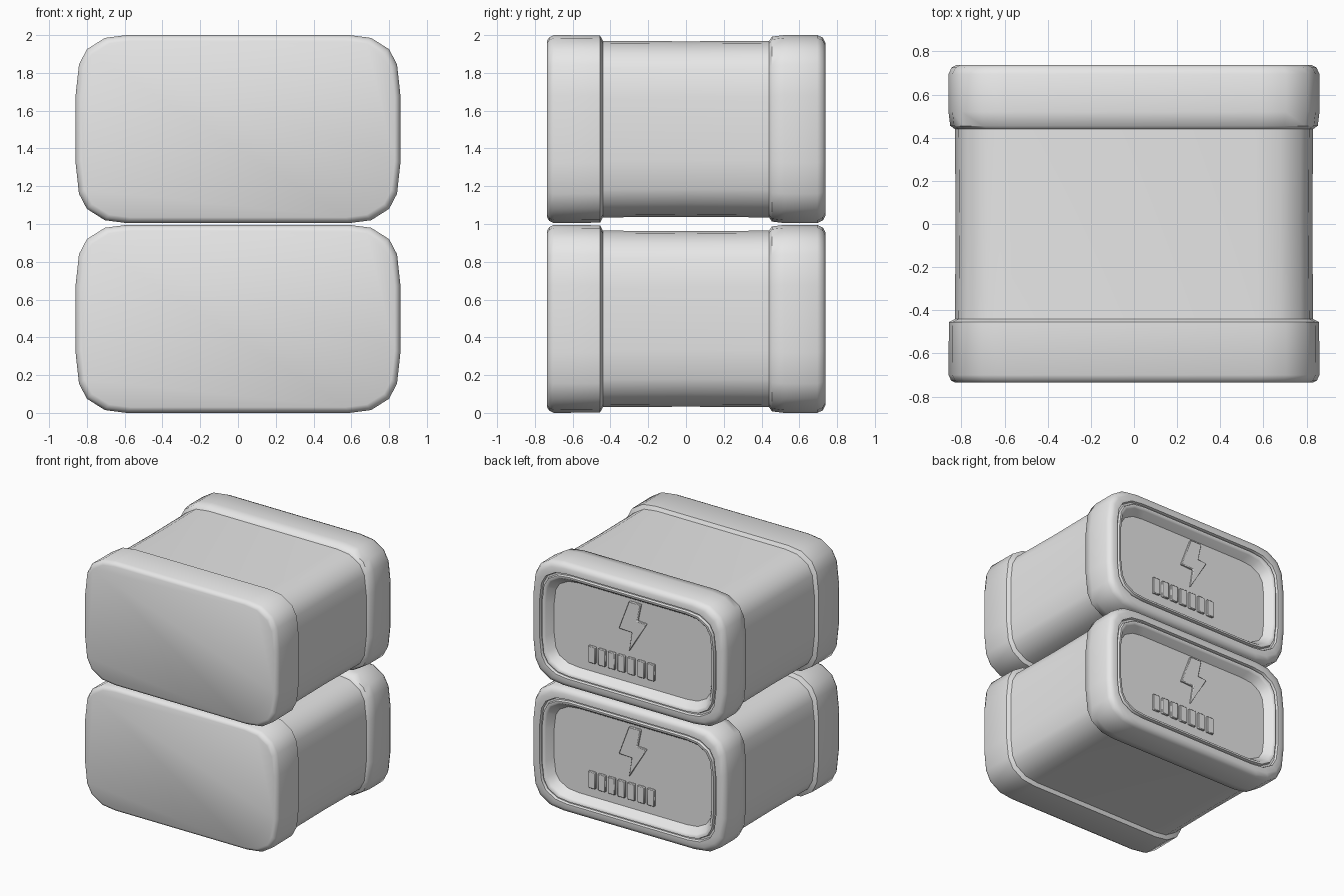
import bpy, bmesh

cube = bpy.data.objects.get("Cube")
if cube:
    bpy.data.objects.remove(cube, do_unlink=True)

W, H = 0.86, 0.4975

grey = bpy.data.materials.new("light_grey")
grey.use_nodes = True
grey.diffuse_color = (0.8, 0.8, 0.8, 1)
grey.node_tree.nodes["Principled BSDF"].inputs["Base Color"].default_value = (0.8, 0.8, 0.8, 1)


def outline():
    # Rounded rectangle, one quarter mirrored round to a full loop
    q = [(W, H - 0.32), (W - 0.018, H - 0.155), (W - 0.06, H - 0.075),
         (W - 0.155, H - 0.015), (W - 0.27, H)]
    top = q + [(-x, z) for x, z in reversed(q)]
    return top + [(-x, -z) for x, z in top]


def finish(name, bm, zc, angle):
    bmesh.ops.recalc_face_normals(bm, faces=bm.faces)
    me = bpy.data.meshes.new(name)
    bm.to_mesh(me)
    bm.free()
    me.materials.append(grey)
    ob = bpy.data.objects.new(name, me)
    ob.location.z = zc
    bpy.context.collection.objects.link(ob)
    bpy.ops.object.select_all(action='DESELECT')
    ob.select_set(True)
    bpy.context.view_layer.objects.active = ob
    bpy.ops.object.shade_smooth_by_angle(angle=angle)
    return ob


def case(name, zc):
    # Sweep the outline along y with (y, inset) steps
    steps = [(-0.735, 0.03), (-0.725, 0.012), (-0.7, 0),
             (-0.455, 0.002), (-0.44, 0.03),
             (0, 0.033),
             (0.44, 0.03), (0.455, 0.008), (0.52, 0),
             (0.695, 0), (0.725, 0.014), (0.738, 0.04),
             (0.738, 0.078), (0.718, 0.083), (0.718, 0.095), (0.738, 0.1),
             (0.738, 0.115), (0.725, 0.125), (0.67, 0.16)]
    bm = bmesh.new()
    rings = []
    for y, d in steps:
        rings.append([bm.verts.new((x * (W - d) / W, y, z * (H - d) / H))
                      for x, z in outline()])
    for a, b in zip(rings, rings[1:]):
        n = len(a)
        for i in range(n):
            j = (i + 1) % n
            bm.faces.new((a[i], a[j], b[j], b[i]))
    bm.faces.new(rings[0])
    bm.faces.new(rings[-1])
    finish(name, bm, zc, 0.9)


def raised(name, shapes, zc):
    # Flat shapes standing proud of the recessed back panel
    bm = bmesh.new()
    for pts in shapes:
        face = bm.faces.new([bm.verts.new((x, 0.668, z)) for x, z in pts])
        out = bmesh.ops.extrude_face_region(bm, geom=[face])["geom"]
        for v in out:
            if isinstance(v, bmesh.types.BMVert):
                v.co.y = 0.69
    ob = finish(name, bm, zc, 0.5)
    bev = ob.modifiers.new("soft_edge", 'BEVEL')
    bev.width = 0.005
    bev.segments = 1


bolt = [(0.025, 0.32), (-0.08, 0.32), (-0.05, 0.18), (-0.13, 0.175),
        (0.025, -0.08), (0.0, 0.075), (0.115, 0.08)]

bars = []
for i in range(7):
    c = 0.355 - 0.087 * i
    bars.append([(c - 0.032, -0.265), (c + 0.032, -0.265),
                 (c + 0.032, -0.13), (c - 0.032, -0.13)])

for label, zc in (("lower", H), ("upper", 2 - H)):
    case(label + "_case", zc)
    raised(label + "_lightning_mark", [bolt], zc)
    raised(label + "_charge_bars", bars, zc)
